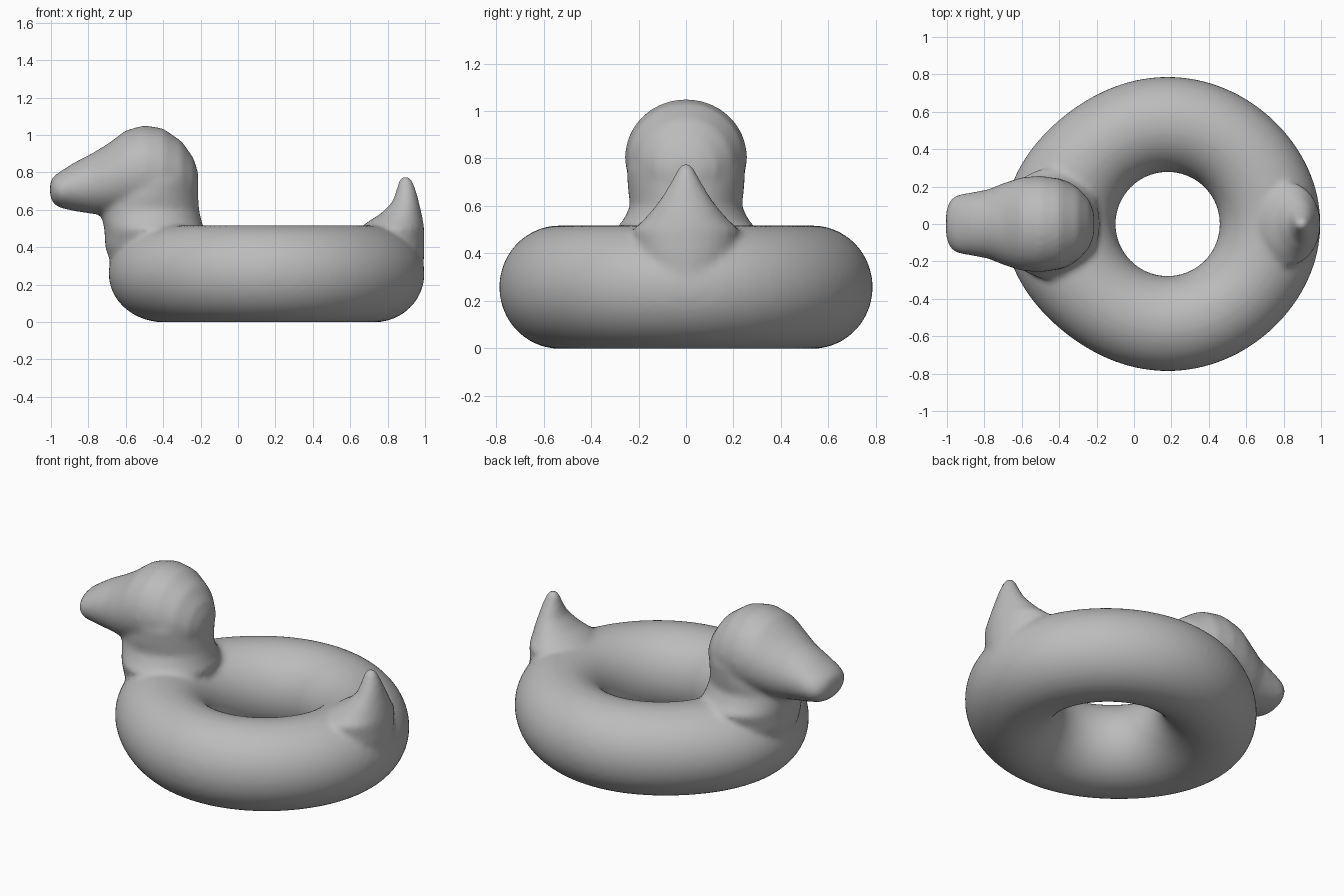
import bpy, bmesh, math
from math import sin, cos, pi
from mathutils import Vector

cube = bpy.data.objects.get("Cube")
if cube:
    bpy.data.objects.remove(cube, do_unlink=True)

SIDES = 40
bm = bmesh.new()


def bridge(a, b):
    for i in range(len(a)):
        j = (i + 1) % len(a)
        bm.faces.new((a[i], a[j], b[j], b[i]))


def loft(centres, us, vs):
    """Closed skin through elliptical sections with half-axes us and vs."""
    rings = []
    for c, u, v in zip(centres, us, vs):
        rings.append([bm.verts.new(c + u * cos(2 * pi * k / SIDES) + v * sin(2 * pi * k / SIDES))
                      for k in range(SIDES)])
    for a, b in zip(rings, rings[1:]):
        bridge(a, b)
    bm.faces.new(rings[0][::-1])
    bm.faces.new(rings[-1])


def upright(rows):
    """Loft upwards: rows of z, x from, x to, half width."""
    loft([Vector(((a + b) / 2, 0, z)) for z, a, b, w in rows],
         [Vector(((b - a) / 2, 0, 0)) for z, a, b, w in rows],
         [Vector((0, w, 0)) for z, a, b, w in rows])


def lengthwise(rows):
    """Loft along x: rows of x, z from, z to, half width."""
    loft([Vector((x, 0, (a + b) / 2)) for x, a, b, w in rows],
         [Vector((0, w, 0)) for x, a, b, w in rows],
         [Vector((0, 0, (b - a) / 2)) for x, a, b, w in rows])


# Swim ring: round hole, outline drawn out towards the neck
rings = []
for i in range(96):
    t = 2 * pi * i / 96
    c = cos(t)
    outer = 0.787 + (0.03 if c > 0 else 0.085) * abs(c) ** 5
    inner = 0.278
    mid, half = (outer + inner) / 2, (outer - inner) / 2
    ring = []
    for k in range(SIDES):
        p = 2 * pi * k / SIDES
        r = mid + half * cos(p)
        ring.append(bm.verts.new((0.18 + r * c, r * sin(t), 0.258 + 0.26 * sin(p))))
    rings.append(ring)
for i in range(96):
    bridge(rings[i], rings[(i + 1) % 96])

# Neck, flared at the foot
upright([(0.28, -0.67, -0.26, 0.2), (0.4, -0.71, -0.2, 0.26), (0.5, -0.715, -0.18, 0.3),
         (0.54, -0.725, -0.195, 0.265), (0.6, -0.735, -0.208, 0.235),
         (0.67, -0.72, -0.212, 0.245), (0.75, -0.68, -0.215, 0.25), (0.82, -0.62, -0.23, 0.23)])

# Head with broad bill
lengthwise([(-1.005, 0.67, 0.75, 0.07), (-0.985, 0.63, 0.78, 0.125), (-0.95, 0.61, 0.805, 0.155),
            (-0.88, 0.594, 0.85, 0.167), (-0.78, 0.578, 0.902, 0.185), (-0.7, 0.57, 0.95, 0.218),
            (-0.6, 0.565, 1.025, 0.25), (-0.5, 0.56, 1.052, 0.258), (-0.4, 0.565, 1.035, 0.243),
            (-0.3, 0.59, 0.965, 0.195), (-0.24, 0.64, 0.88, 0.13), (-0.213, 0.7, 0.8, 0.06)])

# Upturned tail
upright([(0.25, 0.75, 0.99, 0.15), (0.4, 0.7, 0.997, 0.2), (0.5, 0.65, 0.995, 0.225),
         (0.54, 0.7, 0.99, 0.18), (0.58, 0.765, 0.982, 0.145), (0.64, 0.825, 0.968, 0.1),
         (0.7, 0.845, 0.953, 0.065), (0.75, 0.858, 0.935, 0.038), (0.78, 0.872, 0.918, 0.02)])

bmesh.ops.recalc_face_normals(bm, faces=bm.faces)
mesh = bpy.data.meshes.new("duck_float")
bm.to_mesh(mesh)
bm.free()
duck = bpy.data.objects.new("duck_float", mesh)
bpy.context.collection.objects.link(duck)

# Plain grey skin
grey = bpy.data.materials.new("plain_grey")
grey.use_nodes = True
colour = (0.5, 0.5, 0.5, 1)
grey.diffuse_color = colour
grey.node_tree.nodes["Principled BSDF"].inputs["Base Color"].default_value = colour
mesh.materials.append(grey)

# Fuse the parts into one soft skin
fuse = duck.modifiers.new("fuse", 'REMESH')
fuse.mode = 'VOXEL'
fuse.voxel_size = 0.016
fuse.use_smooth_shade = True
soften = duck.modifiers.new("soften", 'SMOOTH')
soften.factor = 0.5
soften.iterations = 8
